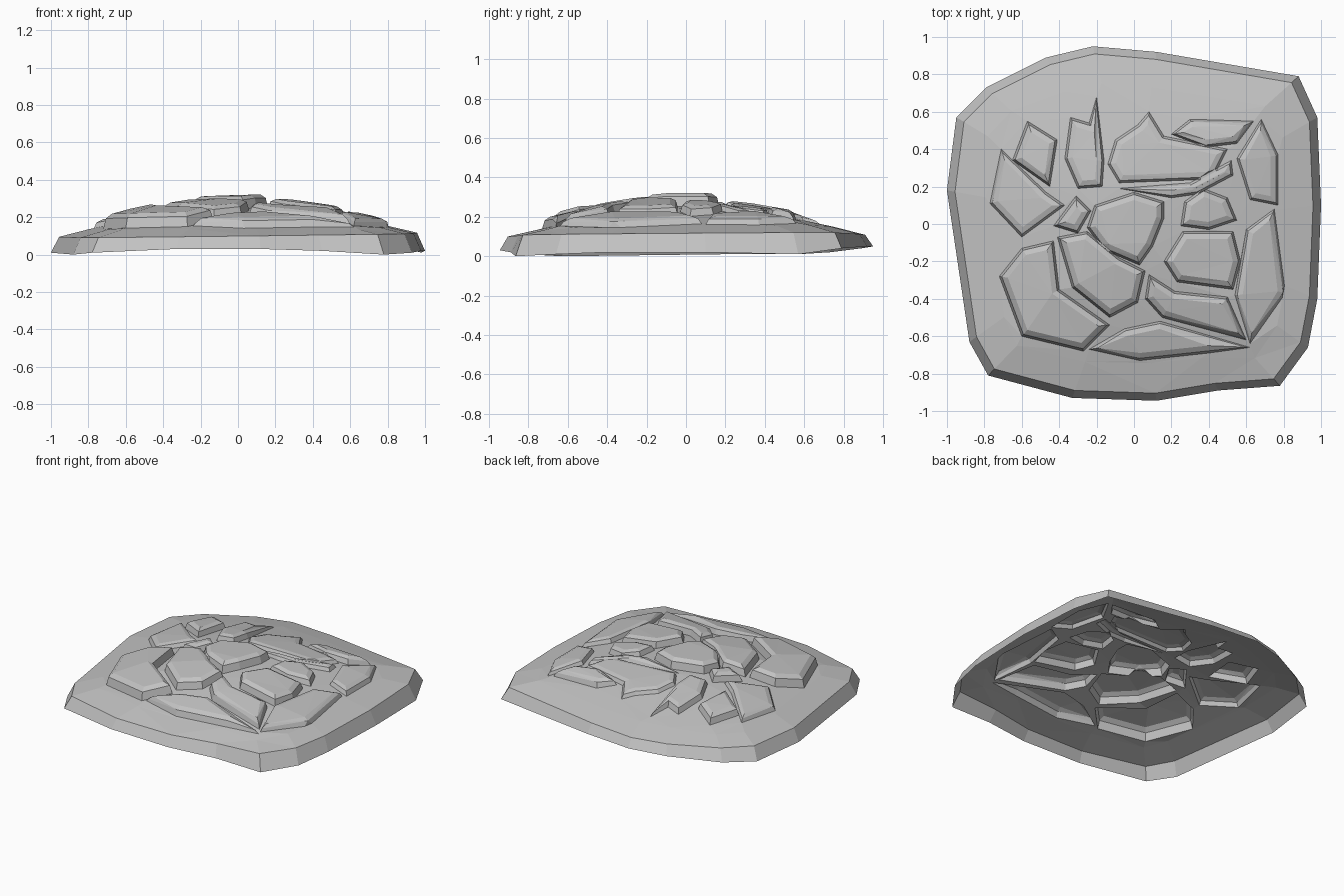
import bpy
import bmesh
import random
from mathutils import Vector
from mathutils.geometry import delaunay_2d_cdt, intersect_point_line

random.seed(4)
default_cube = bpy.data.objects.get("Cube")
if default_cube:
    bpy.data.objects.remove(default_cube, do_unlink=True)

stone = bpy.data.materials.new("grey stone")
stone.use_nodes = True
stone.diffuse_color = (0.54, 0.54, 0.54, 1)
stone.node_tree.nodes["Principled BSDF"].inputs["Base Color"].default_value = stone.diffuse_color

# Ground outline, counter-clockwise, with the height of its lower edge
ground = [Vector(p) for p in (
    (-1, .18, .01), (-.88, -.63, 0), (-.78, -.81, .01), (-.33, -.93, .03),
    (.12, -.945, .03), (.45, -.89, .02), (.78, -.865, 0), (.93, -.66, .01),
    (.98, -.4, .02), (1, .1, .02), (.98, .57, .01), (.88, .79, .04),
    (.12, .92, .05), (-.22, .95, .05), (-.47, .89, .04), (-.79, .73, .02),
    (-.95, .57, .01))]
rim = [p.xy * .957 for p in ground]

# Stone slabs: height above the mound, then the outline
slabs = []
WALL, BEVEL = .012, .04


def loop_edges(points):
    return list(zip(points, points[1:] + points[:1]))


def slab(rise, *outline):
    points = [Vector(p) for p in outline]
    if sum(a.cross(b) for a, b in loop_edges(points)) < 0:
        points.reverse()
    slabs.append((rise, points))


# Back stones
slab(.05, (-.57, .55), (-.41, .45), (-.45, .2), (-.65, .34))
slab(.035, (-.71, .4), (-.47, .17), (-.37, .1), (-.6, -.07), (-.77, .11))
slab(.045, (-.34, .57), (-.24, .54), (-.2, .68), (-.16, .34), (-.17, .2), (-.3, .19), (-.37, .35))
slab(.03, (-.14, .32), (-.1, .45), (.02, .53), (.08, .6), (.16, .47), (.5, .4), (.42, .24), (-.08, .22))
slab(.045, (.3, .56), (.64, .55), (.55, .43), (.38, .41), (.2, .48))
# Right-hand stones
slab(.035, (.68, .56), (.77, .37), (.77, .1), (.62, .13), (.55, .35))
slab(.045, (.37, .19), (.5, .14), (.55, .02), (.4, -.03), (.25, -.01), (.27, .12))
slab(.055, (.26, -.04), (.53, -.04), (.57, -.2), (.53, -.35), (.23, -.31), (.16, -.2))
slab(.04, (.6, -.03), (.75, .08), (.81, -.37), (.62, -.64), (.54, -.38))
# Centre stones
slab(.065, (-.21, .1), (0, .17), (.16, .12), (.16, .03), (.1, -.12), (.03, -.22), (-.16, -.14), (-.25, -.02))
slab(.03, (-.08, .19), (.3, .22), (.52, .34), (.53, .26), (.34, .16), (.2, .14))
slab(.05, (-.31, .15), (-.23, .07), (-.3, -.05), (-.43, -.01))
slab(.06, (-.41, -.07), (-.25, -.04), (-.08, -.18), (.06, -.25), (.02, -.42), (-.13, -.5), (-.33, -.34))
# Front stones
slab(.055, (.08, -.27), (.22, -.36), (.5, -.39), (.6, -.62), (.15, -.5), (.06, -.4))
slab(.05, (-.24, -.67), (-.05, -.56), (.14, -.52), (.62, -.66), (.4, -.69), (.03, -.73))
slab(.07, (-.72, -.28), (-.6, -.13), (-.43, -.09), (-.4, -.35), (-.13, -.54), (-.27, -.68), (-.6, -.6))


def inset(points, amount):
    """Move a counter-clockwise outline inward with mitred corners."""
    result = []
    for i, p in enumerate(points):
        a = (p - points[i - 1]).normalized()
        b = (points[(i + 1) % len(points)] - p).normalized()
        na, nb = Vector((-a.y, a.x)), Vector((-b.y, b.x))
        result.append(p + (na + nb) * amount * min(1 / max(1 + na.dot(nb), .3), 1.6))
    return result


def depth_inside(p, points):
    inside, nearest = False, 9
    for a, b in loop_edges(points):
        if (a.y > p.y) != (b.y > p.y) and p.x < a.x + (p.y - a.y) * (b.x - a.x) / (b.y - a.y):
            inside = not inside
        t = intersect_point_line(p, a, b)[1]
        nearest = min(nearest, (p - a.lerp(b, min(max(t, 0), 1))).length)
    return nearest if inside else 0


def edge_fraction(p):
    """0 at the centre, 1 on the rim."""
    best = 0
    for a, b in loop_edges(rim):
        n = Vector((b.y - a.y, a.x - b.x))
        best = max(best, p.dot(n) / a.dot(n))
    return min(best, 1)


def height(p):
    mound = .105 + .012 * p.x + .007 * p.y + .155 * (1 - edge_fraction(p) ** 1.6)
    lift = 0
    for rise, points in slabs:
        d = depth_inside(p, points)
        side = .75 * min(d / WALL, 1) + .25 * min(max(d - WALL, 0) / (BEVEL - WALL), 1)
        lift = max(lift, rise * side)
    return mound + lift


def make_object(name, verts, faces):
    mesh = bpy.data.meshes.new(name)
    mesh.from_pydata(verts, [], faces)
    bm = bmesh.new()
    bm.from_mesh(mesh)
    bm.normal_update()
    if sum(f.normal.z * f.calc_area() for f in bm.faces) < 0:
        bmesh.ops.reverse_faces(bm, faces=bm.faces)
    bm.to_mesh(mesh)
    bm.free()
    mesh.materials.append(stone)
    obj = bpy.data.objects.new(name, mesh)
    bpy.context.collection.objects.link(obj)


# Sloping band around the foot of the mound
count = len(rim)
band = list(ground) + [Vector((p.x, p.y, height(p))) for p in rim]
make_object("base_rim", band, [(i, (i + 1) % count, count + (i + 1) % count, count + i)
                               for i in range(count)])

# One continuous rocky sheet: slab outlines are cut into the mound and raised
loops = [rim, [p * random.uniform(.82, .87) for p in rim]]
for rise, points in slabs:
    loops += [points, inset(points, WALL), inset(points, BEVEL)]
flat, edges = [], []
for points in loops:
    start = len(flat)
    flat += points
    edges += [(start + i, start + (i + 1) % len(points)) for i in range(len(points))]
cut = delaunay_2d_cdt(flat, edges, [], 1, 1e-4)
make_object("rock_surface", [(p.x, p.y, height(p)) for p in cut[0]], cut[2])
